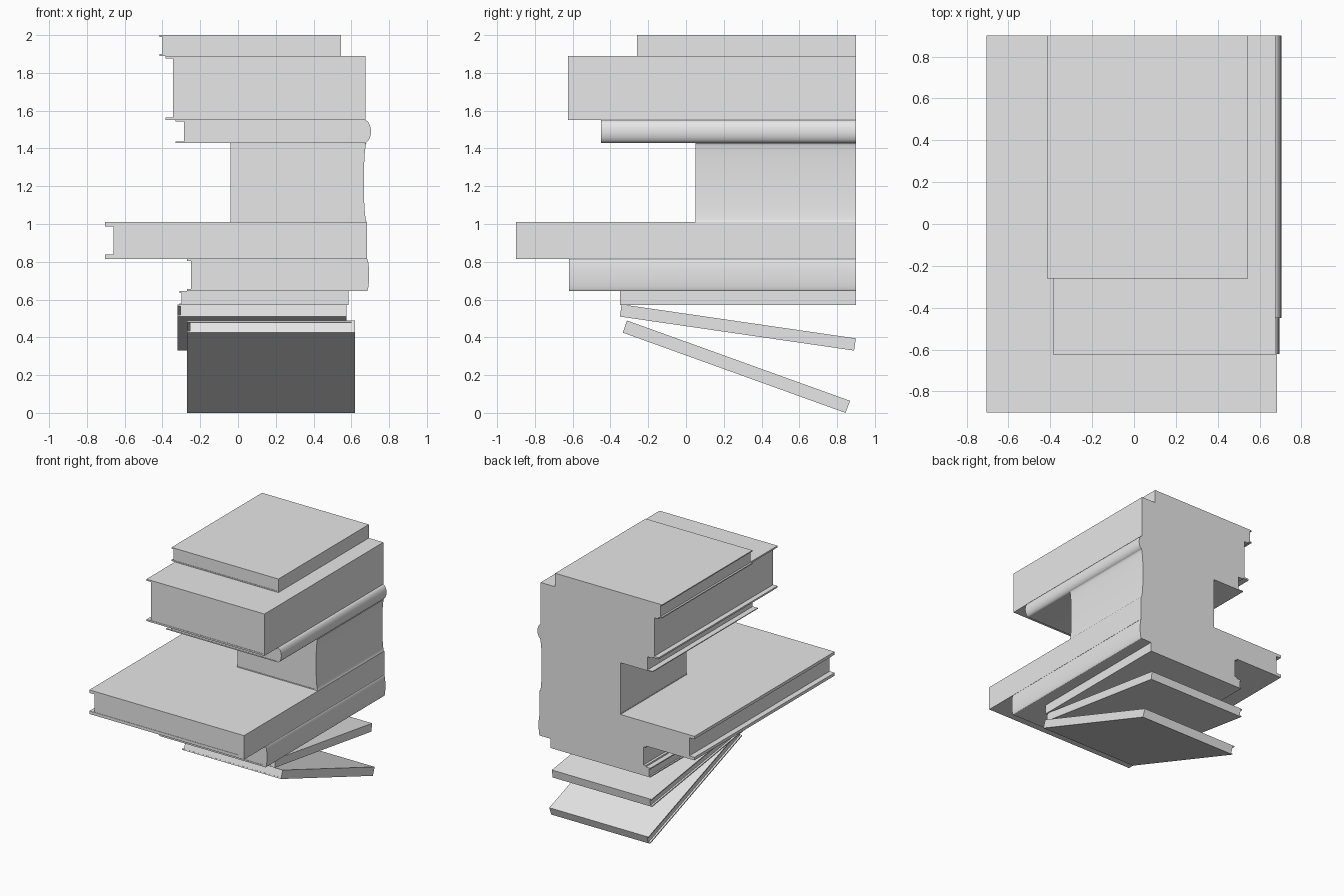
import bpy, bmesh, math

cube = bpy.data.objects.get("Cube")
if cube:
    bpy.data.objects.remove(cube, do_unlink=True)

grey = bpy.data.materials.new("plain grey")
grey.use_nodes = True
colour = (0.8, 0.8, 0.8, 1)
grey.diffuse_color = colour
grey.node_tree.nodes["Principled BSDF"].inputs["Base Color"].default_value = colour

BACK = 0.9
STEPS = 16


def extrude_profile(name, profile, y0, y1):
    """Extrude an x-z outline along y."""
    bm = bmesh.new()
    face = bm.faces.new([bm.verts.new((x, y0, z)) for x, z in profile])
    new = bmesh.ops.extrude_face_region(bm, geom=[face])["geom"]
    verts = [g for g in new if isinstance(g, bmesh.types.BMVert)]
    bmesh.ops.translate(bm, verts=verts, vec=(0, y1 - y0, 0))
    bmesh.ops.recalc_face_normals(bm, faces=bm.faces)
    mesh = bpy.data.meshes.new(name)
    bm.to_mesh(mesh)
    bm.free()
    mesh.materials.append(grey)
    obj = bpy.data.objects.new(name, mesh)
    bpy.context.collection.objects.link(obj)
    bpy.ops.object.select_all(action="DESELECT")
    obj.select_set(True)
    bpy.context.view_layer.objects.active = obj
    bpy.ops.object.shade_smooth_by_angle(angle=math.radians(30))
    return obj


def book(name, z0, z1, left, right, page_left, page_right, t, y0, y1=BACK,
         bulge=0, power=1):
    """C-shaped cover with its spine at +x, holding a block of pages."""
    spine = [(right, z0)]
    if bulge:
        for i in range(1, STEPS):
            a = math.pi * i / STEPS
            z = z0 + (z1 - z0) * (1 - math.cos(a)) / 2
            spine.append((right + bulge * math.sin(a) ** power, z))
    spine.append((right, z1))
    cover = [(left, z0)] + spine + [
        (left, z1), (left, z1 - t), (page_right, z1 - t),
        (page_right, z0 + t), (left, z0 + t)]
    pages = [(page_left, z0 + t), (page_right, z0 + t),
             (page_right, z1 - t), (page_left, z1 - t)]
    return [extrude_profile(name + "_cover", cover, y0, y1),
            extrude_profile(name + "_pages", pages, y0 + 0.003, y1)]


# Level books, from the top of the stack down
book("top_book", 1.89, 2.0, -0.415, 0.545, -0.4, 0.53, 0.009, -0.26)
book("thick_book", 1.55, 1.89, -0.385, 0.675, -0.345, 0.66, 0.013, -0.625)
book("round_spine_book", 1.43, 1.55, -0.33, 0.67, -0.285, 0.66, 0.007,
     -0.45, bulge=0.034)
book("small_tall_book", 1.01, 1.43, -0.042, 0.682, -0.04, 0.65, 0.006,
     0.05, bulge=-0.016)
book("wide_book", 0.815, 1.01, -0.705, 0.684, -0.66, 0.63, 0.024, -0.9)
book("curved_spine_book", 0.645, 0.815, -0.27, 0.682, -0.25, 0.66, 0.012,
     -0.62, bulge=0.012)
book("thin_book", 0.57, 0.645, -0.31, 0.585, -0.298, 0.56, 0.009, -0.35)

# Two leaning books, built level and tipped down towards the back
leaning = [
    ("upper_leaning_book", 0.065, -0.32, 0.575, -0.305, 0.55,
     (-0.35, 0.51), (0.89, 0.33)),
    ("lower_leaning_book", 0.068, -0.27, 0.62, -0.255, 0.6,
     (-0.335, 0.425), (0.845, 0.0)),
]
for name, height, left, right, pl, pr, front, back in leaning:
    dy, dz = back[0] - front[0], back[1] - front[1]
    for obj in book(name, 0, height, left, right, pl, pr, 0.009,
                    0, math.hypot(dy, dz)):
        obj.location = (0, front[0], front[1])
        obj.rotation_euler.x = math.atan2(dz, dy)
